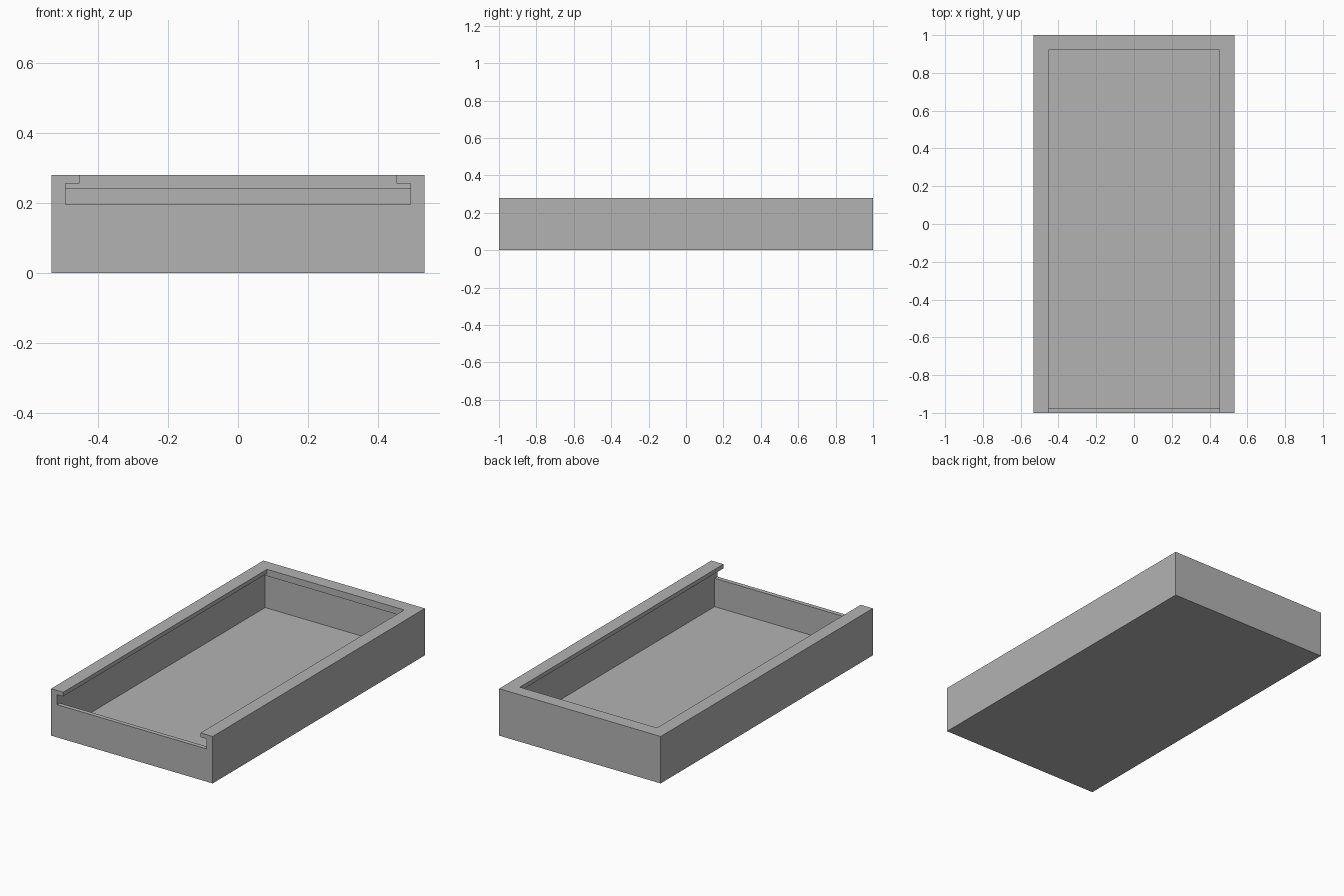
import bpy

cube = bpy.data.objects.get("Cube")
if cube:
    bpy.data.objects.remove(cube, do_unlink=True)

# Single plain grey plastic
grey = bpy.data.materials.new("plain_grey")
grey.use_nodes = True
COLOUR = (0.45, 0.45, 0.45, 1)
grey.diffuse_color = COLOUR
grey.node_tree.nodes["Principled BSDF"].inputs["Base Color"].default_value = COLOUR


def box(name, half_width, y0, y1, z0, z1):
    """Box centred on x, spanning the given depth and height."""
    bpy.ops.mesh.primitive_cube_add(size=1, location=(0, (y0 + y1) / 2, (z0 + z1) / 2))
    obj = bpy.context.object
    obj.name = name
    obj.scale = (half_width * 2, y1 - y0, z1 - z0)
    bpy.ops.object.transform_apply(location=True, rotation=False, scale=True)
    obj.data.materials.append(grey)
    return obj


tray = box("tray_body", 0.533, -1, 1, 0, 0.28)

# Hollow interior, sliding lid channel open at the front, and top opening
cutters = [
    box("cavity_cutter", 0.493, -0.974, 0.96, 0.026, 0.24),
    box("lid_channel_cutter", 0.493, -1.1, 0.92, 0.195, 0.255),
    box("top_opening_cutter", 0.453, -1.1, 0.92, 0.22, 0.4),
]
bpy.context.view_layer.objects.active = tray
for cutter in cutters:
    cutter.hide_render = True
    cut = tray.modifiers.new(cutter.name, "BOOLEAN")
    cut.operation = "DIFFERENCE"
    cut.solver = "EXACT"
    cut.object = cutter
    bpy.ops.object.modifier_apply(modifier=cut.name)
    bpy.data.objects.remove(cutter, do_unlink=True)
